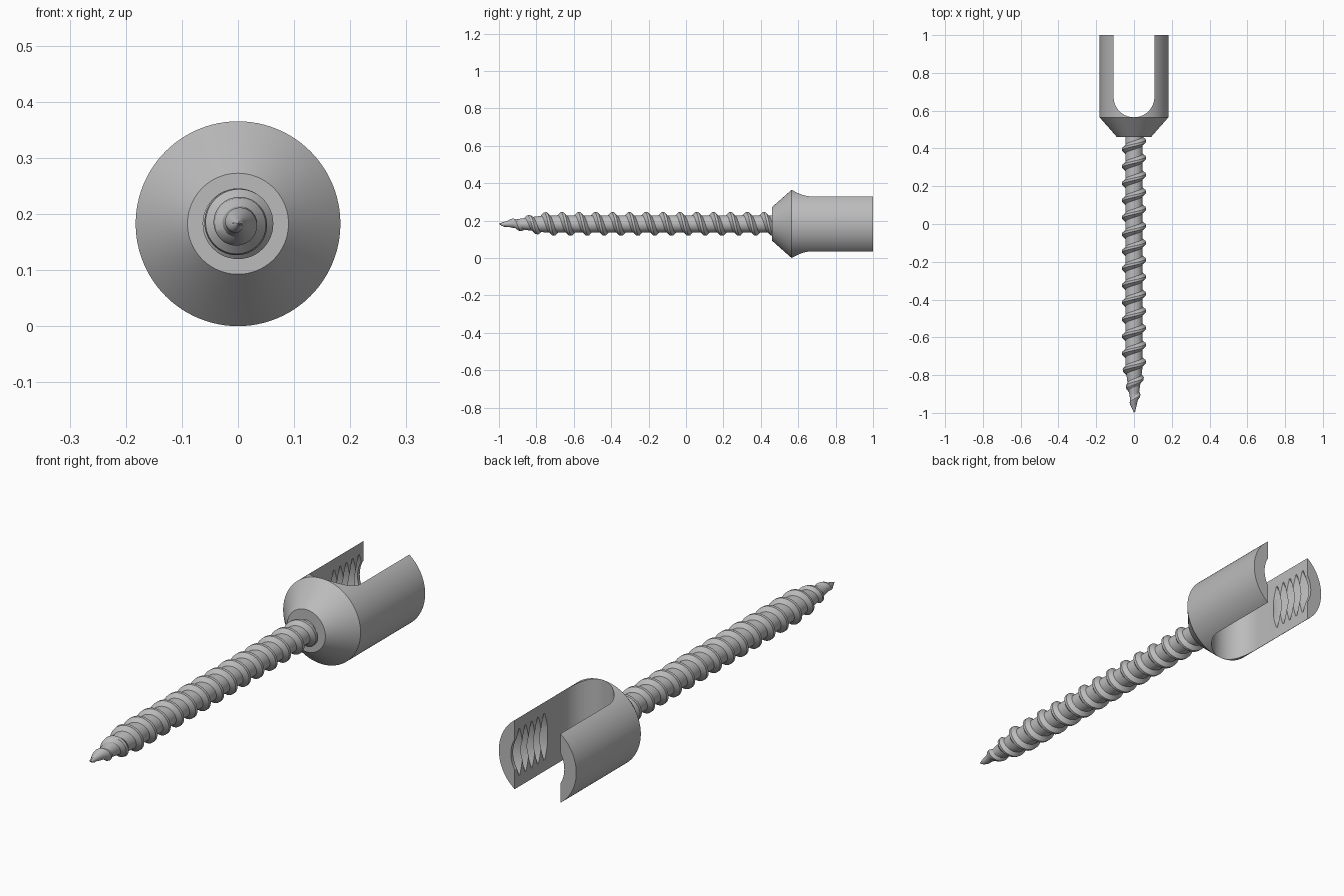
import bpy, bmesh, math
from mathutils import Vector

cube = bpy.data.objects.get("Cube")
if cube:
    bpy.data.objects.remove(cube, do_unlink=True)

R = 0.1825                      # head radius, also the height of the axis
AXIS = Vector((0, 0, R))
PITCH, TIP, END = 0.09, -1.0, 0.5
SLOT = 0.108                    # half width of the slot

steel = bpy.data.materials.new("satin_steel")
steel.use_nodes = True
steel.diffuse_color = (0.5, 0.5, 0.5, 1)
steel.node_tree.nodes["Principled BSDF"].inputs["Base Color"].default_value = (0.5, 0.5, 0.5, 1)


def finish(name, bm):
    bmesh.ops.remove_doubles(bm, verts=bm.verts, dist=1e-5)
    bmesh.ops.recalc_face_normals(bm, faces=bm.faces)
    mesh = bpy.data.meshes.new(name)
    bm.to_mesh(mesh)
    bm.free()
    mesh.materials.append(steel)
    obj = bpy.data.objects.new(name, mesh)
    bpy.context.collection.objects.link(obj)
    return obj


def activate(obj):
    bpy.ops.object.select_all(action='DESELECT')
    obj.select_set(True)
    bpy.context.view_layer.objects.active = obj


def lathe(name, profile, steps=96):
    """Turn (radius, y) points around the long axis."""
    bm = bmesh.new()
    verts = [bm.verts.new(AXIS + Vector((r, y, 0))) for r, y in profile]
    edges = [bm.edges.new(pair) for pair in zip(verts, verts[1:])]
    bmesh.ops.spin(bm, geom=verts + edges, cent=AXIS, axis=(0, 1, 0),
                   angle=math.tau, steps=steps)
    return finish(name, bm)


def cut(target, cutter):
    cutter.hide_render = True
    mod = target.modifiers.new("cut", 'BOOLEAN')
    mod.operation, mod.solver, mod.object = 'DIFFERENCE', 'EXACT', cutter
    activate(target)
    bpy.ops.object.modifier_apply(modifier=mod.name)
    bpy.data.objects.remove(cutter, do_unlink=True)


# Head: conical shoulder and cylinder
head = lathe("forked_head", [(0, 0.46), (0.09, 0.46), (R, 0.565), (R, 1), (0, 1)])

# Round-bottomed slot straight through the head
bm = bmesh.new()
arc = [math.pi + math.pi * i / 32 for i in range(33)]
outline = [(SLOT * math.cos(a), 0.673 + SLOT * math.sin(a)) for a in arc]
outline += [(SLOT, 1.1), (-SLOT, 1.1)]
face = bm.faces.new([bm.verts.new((x, y, -0.1)) for x, y in outline])
top = bmesh.ops.extrude_face_region(bm, geom=[face])["geom"]
bmesh.ops.translate(bm, vec=(0, 0, 0.6),
                    verts=[v for v in top if isinstance(v, bmesh.types.BMVert)])
cut(head, finish("slot_cutter", bm))

# Internal thread grooves in the arms
teeth = [(0, 0.78)]
for k in range(5):
    y = 0.78 + 0.042 * k
    teeth += [(0.115, y), (0.147, y + 0.018), (0.147, y + 0.024)]
teeth += [(0.126, 0.985), (0.126, 1.05), (0, 1.05)]
cut(head, lathe("bore_cutter", teeth))

# Threaded shaft: a thread profile swept along a right-handed helix
SEG = 48
PROFILE = [(0, 0), (0.25, 0), (0.5, 0), (0.68, 1), (0.82, 1), (1, 0)]
turns = math.ceil((END - TIP) / PITCH) + 1
bm = bmesh.new()
rows = []
for i in range(turns * SEG + 1):
    a = math.tau * i / SEG
    row = []
    for p, h in PROFILE:
        y = min(max(TIP + PITCH * (i / SEG - 1 + p), TIP), END)
        taper = min(1, (y - TIP) / 0.25) ** 0.65
        r = 0.046 if y == END else (0.046 + 0.017 * h) * taper
        row.append(bm.verts.new(AXIS + Vector((r * math.sin(a), y, r * math.cos(a)))))
    rows.append(row)
for lower, upper in zip(rows, rows[1:]):
    for j in range(len(PROFILE) - 1):
        bm.faces.new((lower[j], upper[j], upper[j + 1], lower[j + 1]))
shaft = finish("threaded_shaft", bm)

for obj in (head, shaft):
    activate(obj)
    bpy.ops.object.shade_smooth_by_angle(angle=math.radians(30))
